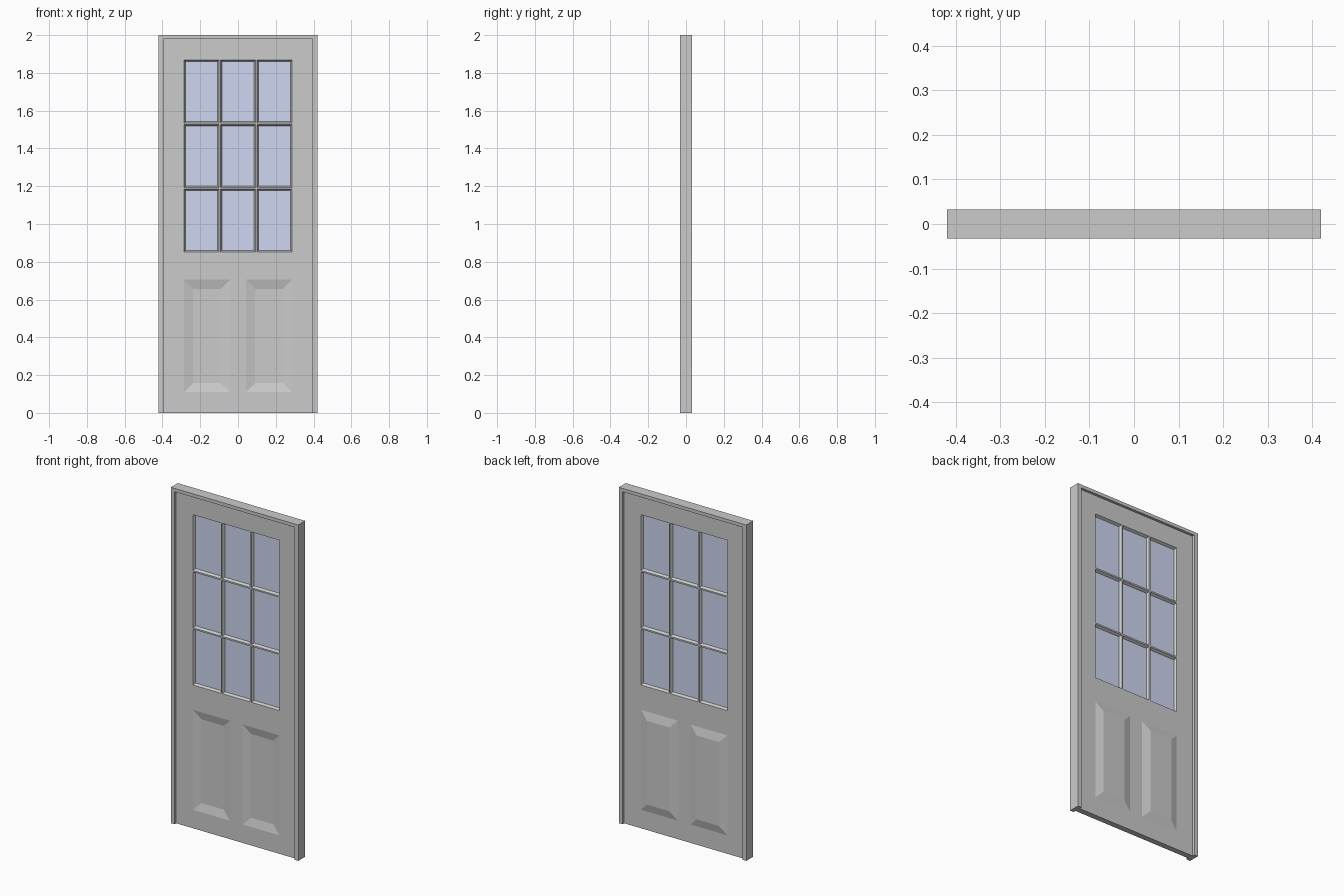
import bpy, bmesh

if "Cube" in bpy.data.objects:
    bpy.data.objects.remove(bpy.data.objects["Cube"])

W, H, D = 0.42, 2.0, 0.0325        # frame half width, height, half depth
LW, LH, LD = 0.395, 1.98, 0.017    # leaf half width, height, half depth


def make_object(name, bm, mat=None):
    bmesh.ops.recalc_face_normals(bm, faces=bm.faces[:])
    mesh = bpy.data.meshes.new(name)
    bm.to_mesh(mesh)
    bm.free()
    ob = bpy.data.objects.new(name, mesh)
    bpy.context.collection.objects.link(ob)
    if mat:
        mesh.materials.append(mat)
    return ob


def rect(bm, r, y, inset=0.0):
    x0, x1, z0, z1 = r
    i = inset
    return [bm.verts.new((x, y, z)) for x, z in
            ((x0 + i, z0 + i), (x1 - i, z0 + i), (x1 - i, z1 - i), (x0 + i, z1 - i))]


def bridge(bm, a, b):
    for k in range(4):
        n = (k + 1) % 4
        bm.faces.new((a[k], a[n], b[n], b[k]))


def loop_edges(bm, loop):
    return [bm.edges.new((loop[k], loop[(k + 1) % 4])) for k in range(4)]


# openings: 3 x 3 panes above, two pressed panels below
xs = [(-0.285, -0.1), (-0.0925, 0.0925), (0.1, 0.285)]
zs = [(0.853, 1.185), (1.194, 1.526), (1.535, 1.867)]
panes = [(*x, *z) for x in xs for z in zs]
panels = [(-0.285, -0.042, 0.11, 0.705), (0.042, 0.285, 0.11, 0.705)]

# frame: jambs and head as one upside-down U
bm = bmesh.new()
outline = [(-W, 0), (-W, H), (W, H), (W, 0), (LW, 0), (LW, LH), (-LW, LH), (-LW, 0)]
face = bm.faces.new([bm.verts.new((x, -D, z)) for x, z in outline])
ext = bmesh.ops.extrude_face_region(bm, geom=[face], use_keep_orig=True)
bmesh.ops.translate(bm, vec=(0, 2 * D, 0),
                    verts=[g for g in ext["geom"] if isinstance(g, bmesh.types.BMVert)])
make_object("door_frame", bm)

# door leaf: pierced front and back skins, chamfered pane openings,
# panels sunk in the front and raised on the back
bm = bmesh.new()
outer = []
mid = [rect(bm, r, 0, 0.009) for r in panes]
for y in (-LD, LD):
    rim = rect(bm, (-LW, LW, 0, LH), y)
    outer.append(rim)
    edges = loop_edges(bm, rim)
    for r, m in zip(panes, mid):
        hole = rect(bm, r, y)
        edges += loop_edges(bm, hole)
        bridge(bm, hole, m)
    for r in panels:
        hole = rect(bm, r, y)
        edges += loop_edges(bm, hole)
        field = rect(bm, r, y + 0.012, 0.048)
        bridge(bm, hole, field)
        bm.faces.new(field)
    bmesh.ops.triangle_fill(bm, edges=edges, use_beauty=True, normal=(0, y / LD, 0))
bridge(bm, *outer)
make_object("door_leaf", bm)

# glass panes
glass = bpy.data.materials.new("glass")
glass.diffuse_color = (0.62, 0.68, 0.88, 1)
glass.use_nodes = True
glass.node_tree.nodes["Principled BSDF"].inputs["Base Color"].default_value = glass.diffuse_color
bm = bmesh.new()
for r in panes:
    a, b = rect(bm, r, -0.002, 0.007), rect(bm, r, 0.002, 0.007)
    bm.faces.new(a)
    bm.faces.new(b)
    bridge(bm, a, b)
make_object("glass_panes", bm, glass)
